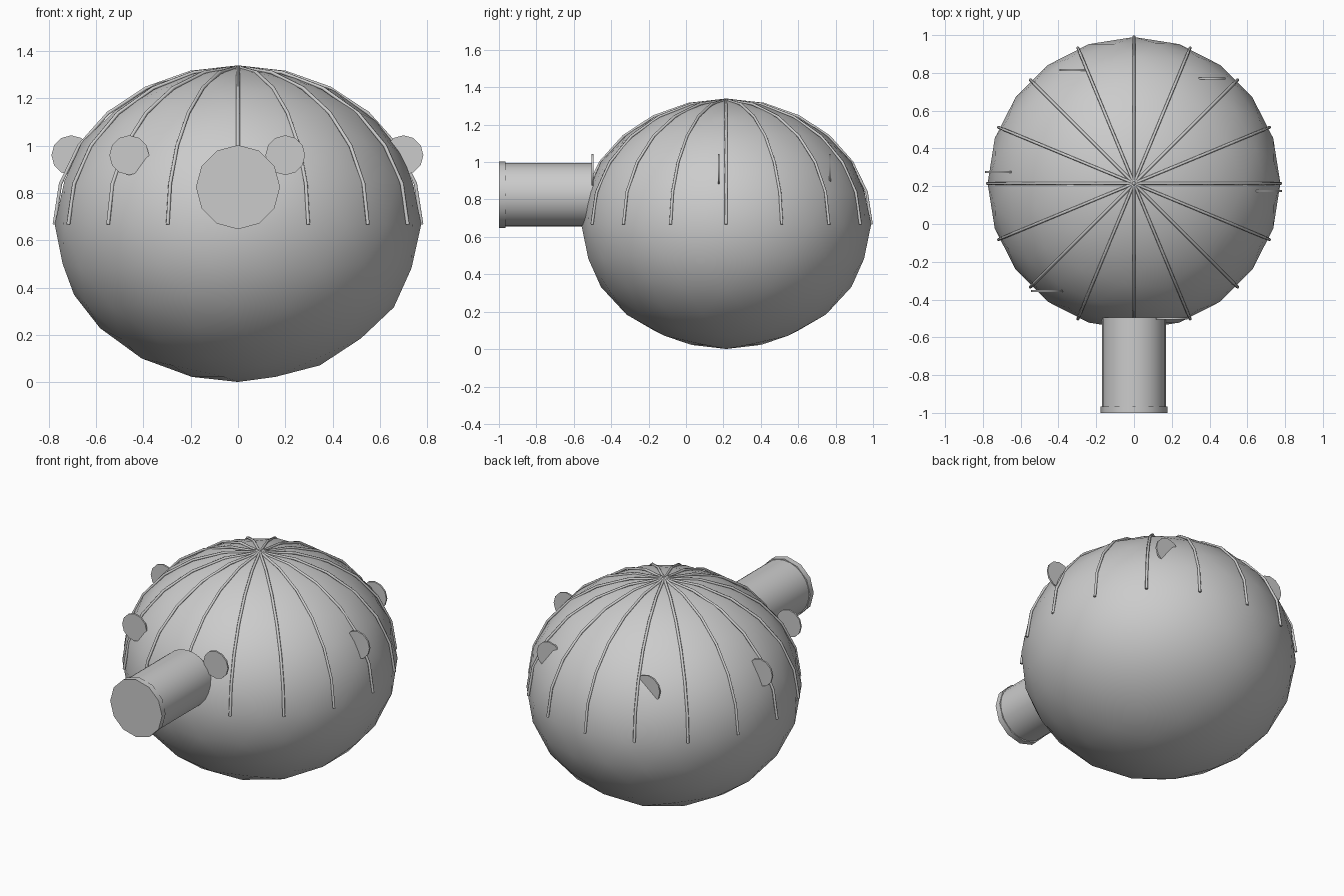
import bpy
from math import sin, cos, pi, radians

cube = bpy.data.objects.get("Cube")
if cube:
    bpy.data.objects.remove(cube, do_unlink=True)

grey = bpy.data.materials.new("plain grey")
grey.use_nodes = True
COLOUR = (0.6, 0.6, 0.6, 1)
grey.diffuse_color = COLOUR
grey.node_tree.nodes["Principled BSDF"].inputs["Base Color"].default_value = COLOUR

CY, CZ = 0.215, 0.667     # centre of the body
RX, RZ = 0.775, 0.666     # body radii


def finish(name, smooth=True):
    ob = bpy.context.object
    ob.name = name
    ob.data.materials.append(grey)
    if smooth:
        bpy.ops.object.shade_smooth_by_angle(angle=radians(40))
    return ob


def disc(name, x, y0, y1, z, radius, sides):
    """Cylinder lying along y between y0 and y1."""
    bpy.ops.mesh.primitive_cylinder_add(
        vertices=sides, radius=radius, depth=y1 - y0,
        location=(x, (y0 + y1) / 2, z), rotation=(pi / 2, 0, 0))
    return finish(name)


# Squashed round body
bpy.ops.mesh.primitive_ico_sphere_add(subdivisions=3, radius=1, location=(0, CY, CZ))
bpy.context.object.scale = (RX, RX, RZ)
finish("body")

# Thin ribs running from the crown to the equator
curve = bpy.data.curves.new("ribs", "CURVE")
curve.dimensions = "3D"
curve.bevel_depth = 0.008
curve.bevel_resolution = 1
curve.use_fill_caps = True
RIBS, STEPS = 16, 6
for i in range(RIBS):
    a = 2 * pi * i / RIBS
    spline = curve.splines.new("POLY")
    spline.points.add(STEPS)
    for k, point in enumerate(spline.points):
        t = pi / 2 * k / STEPS
        r = 0.777 * sin(t)
        point.co = (r * cos(a), CY + r * sin(a), CZ + RZ * cos(t), 1)
ribs = bpy.data.objects.new("ribs", curve)
bpy.context.collection.objects.link(ribs)
curve.materials.append(grey)

# Upright discs spaced around the shoulder
spots = [(0.2, -0.5), (0.7, 0.175), (0.4, 0.77),
         (-0.31, 0.815), (-0.705, 0.275), (-0.46, -0.355)]
for i, (x, y) in enumerate(spots):
    disc(f"shoulder_disc_{i + 1}", x, y - 0.005, y + 0.005, 0.96, 0.084, 12)

# Front pipe with a slightly wider end cap
disc("pipe", 0, -0.98, -0.495, 0.825, 0.169, 24)
disc("pipe_cap", 0, -1.0, -0.965, 0.825, 0.178, 12)
